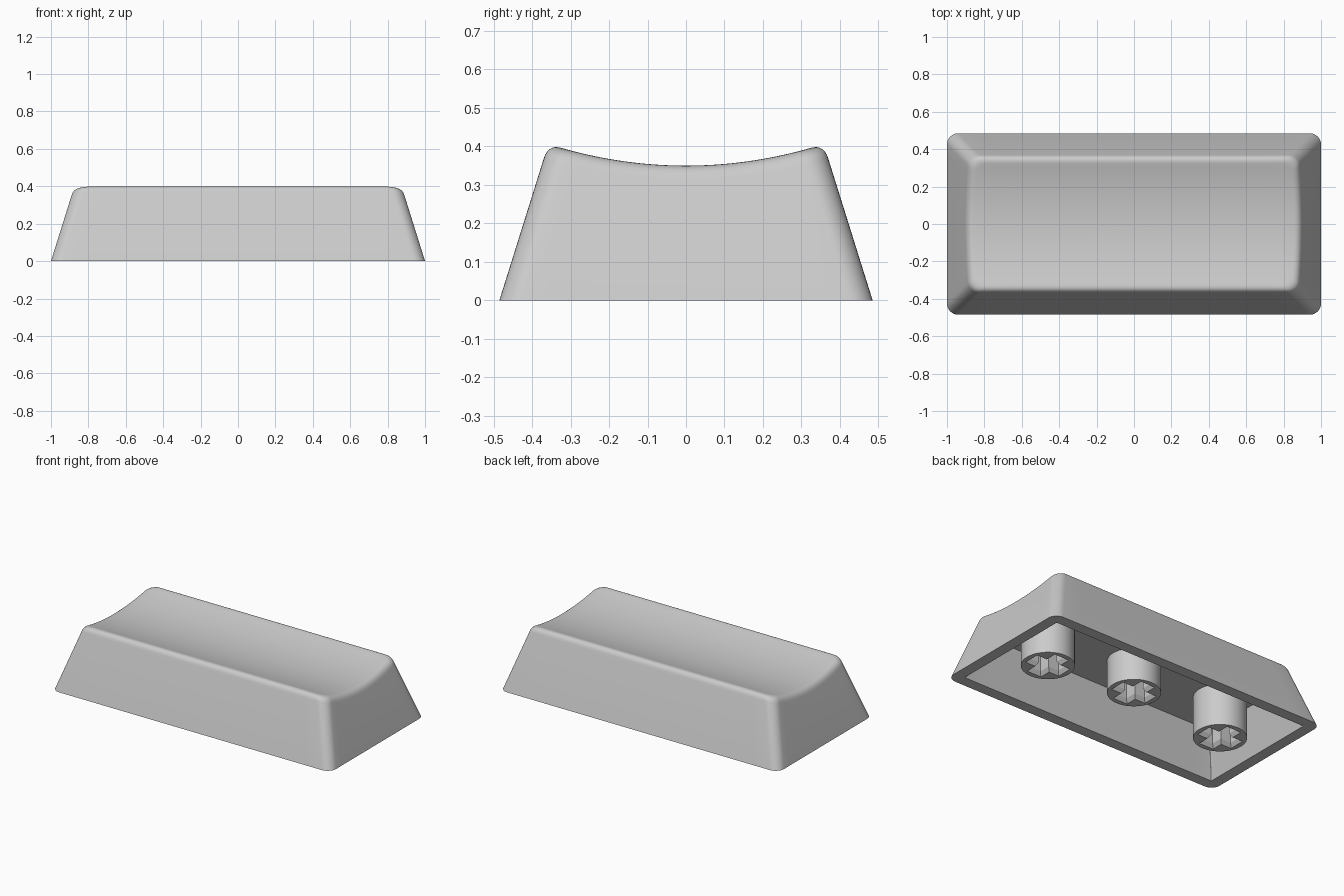
import bpy, bmesh, math

if "Cube" in bpy.data.objects:
    bpy.data.objects.remove(bpy.data.objects["Cube"])

HX, HY = 1.0, 0.485        # half size at the base
SLOPE = 0.313              # inward lean of the walls per unit of height
DISH_Z, DISH_R = 0.35, 1.16
RIM = 0.072                # wall thickness at the base
CEILING = 0.268

grey = bpy.data.materials.new("light grey")
grey.diffuse_color = (0.6, 0.6, 0.6, 1)
grey.use_nodes = True
grey.node_tree.nodes["Principled BSDF"].inputs["Base Color"].default_value = grey.diffuse_color


def dish(y):
    """Height of the scooped top, a cylinder lying along x."""
    return DISH_Z + DISH_R - math.sqrt(DISH_R ** 2 - y * y)


def ring_params(n_long=16, n_short=16, n_corner=8):
    """Counter-clockwise points (corner sign x, sign y, normal x, normal y)."""
    out = []
    corners = [(1, -1), (1, 1), (-1, 1), (-1, -1)]
    for i, (sx, sy) in enumerate(corners):
        start = (i - 1) * math.pi / 2
        for k in range(n_corner + 1):
            a = start + k / n_corner * math.pi / 2
            out.append((sx, sy, math.cos(a), math.sin(a)))
        nx, ny = corners[(i + 1) % 4]
        n = n_short if i % 2 == 0 else n_long
        a = start + math.pi / 2
        for k in range(1, n):
            t = k / n
            out.append((sx + (nx - sx) * t, sy + (ny - sy) * t, math.cos(a), math.sin(a)))
    return out


PARAMS = ring_params()


def point(p, inset, r=0.06):
    """Point of a rounded rectangle drawn in from the base outline."""
    return (p[0] * (HX - inset - r) + p[2] * r, p[1] * (HY - inset - r) + p[3] * r)


def finish(bm, name, angle):
    bmesh.ops.recalc_face_normals(bm, faces=bm.faces)
    me = bpy.data.meshes.new(name)
    bm.to_mesh(me)
    bm.free()
    me.materials.append(grey)
    ob = bpy.data.objects.new(name, me)
    bpy.context.collection.objects.link(ob)
    bpy.ops.object.select_all(action='DESELECT')
    ob.select_set(True)
    bpy.context.view_layer.objects.active = ob
    bpy.ops.object.shade_smooth_by_angle(angle=math.radians(angle))
    return ob


def bridge(bm, a, b):
    n = len(a)
    for i in range(n):
        j = (i + 1) % n
        bm.faces.new((a[i], a[j], b[j], b[i]))


def make_shell():
    bm = bmesh.new()
    rings = []

    def add(coords):
        rings.append([bm.verts.new(c) for c in coords])

    # hollow inside, from the ceiling down to the rim
    add([(*point(p, RIM + SLOPE * CEILING, 0.003), CEILING) for p in PARAMS])
    add([(*point(p, RIM, 0.003), 0) for p in PARAMS])
    # outer base edge
    add([(*point(p, 0), 0) for p in PARAMS])

    # rounded shoulder between sloping wall and scooped top
    shoulder = []
    for p in PARAMS:
        z = 0.4
        for _ in range(12):
            z = dish(point(p, SLOPE * z)[1])
        x1, y1 = point(p, SLOPE * z)
        z0 = z - 0.037
        x0, y0 = point(p, SLOPE * z0)
        x2, y2 = point(p, SLOPE * z + 0.035)
        shoulder.append(((x0, y0, z0), (x1, y1, z), (x2, y2, dish(y2))))
    steps = 7
    for k in range(steps + 1):
        t = k / steps
        w = ((1 - t) ** 2, 2 * t * (1 - t), t * t)
        add([tuple(sum(w[m] * c[m][i] for m in range(3)) for i in range(3)) for c in shoulder])

    # scooped top, shrinking rings to the centre
    for k in range(11, 0, -1):
        f = k / 12
        add([(c[2][0] * f, c[2][1] * f, dish(c[2][1] * f)) for c in shoulder])
    for a, b in zip(rings, rings[1:]):
        bridge(bm, a, b)
    centre = bm.verts.new((0, 0, DISH_Z))
    last = rings[-1]
    for i in range(len(last)):
        bm.faces.new((last[i], last[(i + 1) % len(last)], centre))
    bm.faces.new(rings[0])
    finish(bm, "keycap_shell", 30)


def cross(length, width):
    """Outline of a plus shape."""
    quarter = [(length, -width), (length, width), (width, width)]
    pts = []
    for q in range(4):
        c, s = round(math.cos(q * math.pi / 2)), round(math.sin(q * math.pi / 2))
        pts += [(x * c - y * s, x * s + y * c) for x, y in quarter]
    return pts


def make_stem(name, x, z0, radius=0.156, sides=48):
    bm = bmesh.new()

    def loop(pts, z):
        return [bm.verts.new((x + px, py, z)) for px, py in pts]

    circle = [(radius * math.cos(i * math.tau / sides), radius * math.sin(i * math.tau / sides))
              for i in range(sides)]
    # round post
    low, high = loop(circle, z0), loop(circle, CEILING)
    bridge(bm, low, high)
    # cross socket with a chamfered mouth
    mouth = loop(cross(0.125, 0.052), z0)
    throat = loop(cross(0.11, 0.036), z0 + 0.025)
    floor = loop(cross(0.11, 0.036), z0 + 0.2)
    bridge(bm, mouth, throat)
    bridge(bm, throat, floor)
    bm.faces.new(floor)
    # end face around the socket
    edges = [bm.edges.get((r[i], r[(i + 1) % len(r)])) for r in (low, mouth) for i in range(len(r))]
    bmesh.ops.triangle_fill(bm, edges=edges, use_beauty=True, use_dissolve=False)
    finish(bm, name, 25)


make_shell()
make_stem("left_stem", -0.648, 0.0)
make_stem("middle_stem", 0, 0.06)
make_stem("right_stem", 0.648, 0.0)
